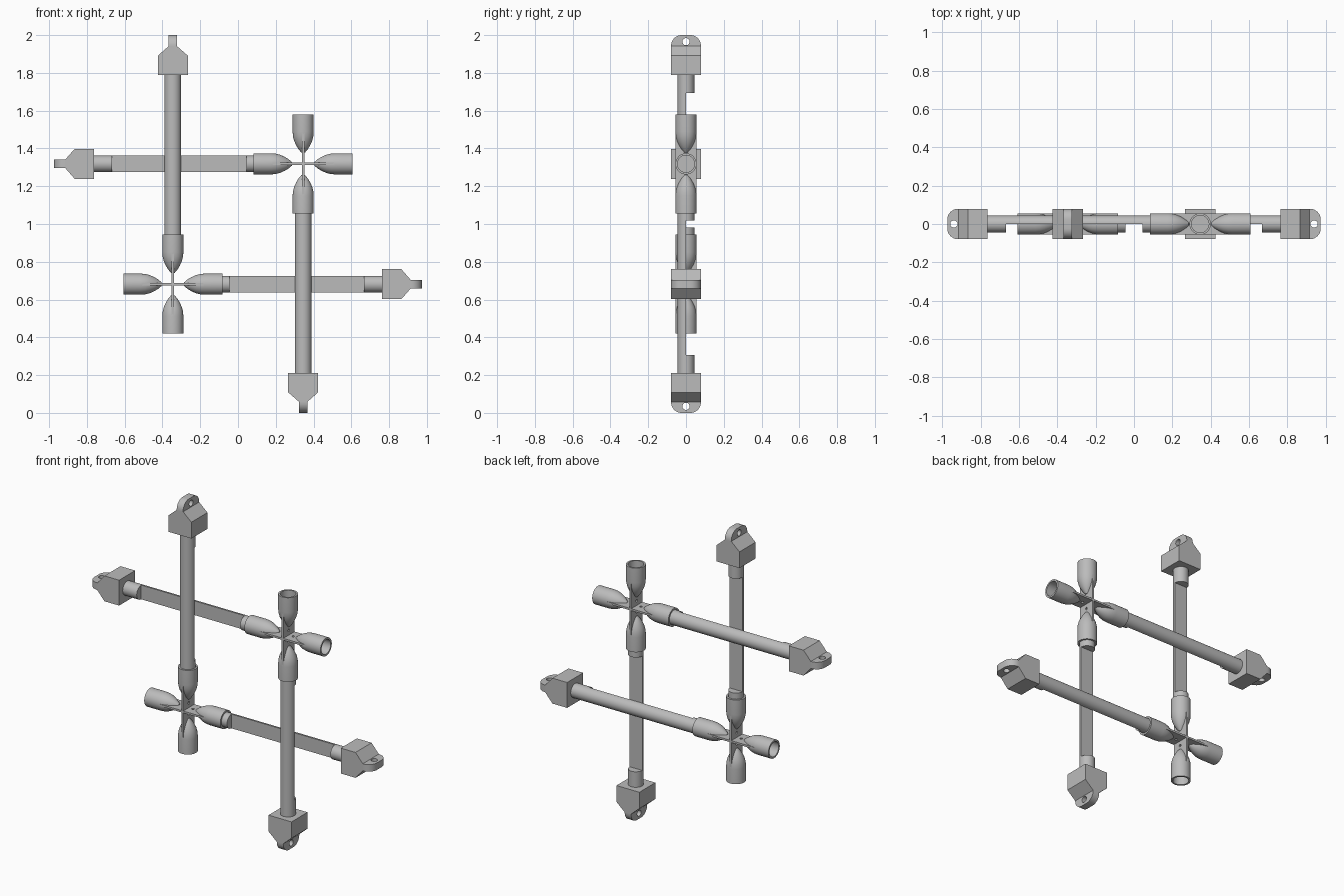
import bpy, bmesh, math
from mathutils import Matrix, Vector

if "Cube" in bpy.data.objects:
    bpy.data.objects.remove(bpy.data.objects["Cube"])

grey = bpy.data.materials.new("plain_grey")
grey.diffuse_color = (0.5, 0.5, 0.5, 1)
grey.use_nodes = True
grey.node_tree.nodes["Principled BSDF"].inputs["Base Color"].default_value = grey.diffuse_color
R_ROD, R_SLEEVE = 0.044, 0.056


def make(name, bm):
    """Turn a bmesh into an object."""
    bmesh.ops.recalc_face_normals(bm, faces=bm.faces)
    me = bpy.data.meshes.new(name)
    bm.to_mesh(me)
    bm.free()
    ob = bpy.data.objects.new(name, me)
    bpy.context.collection.objects.link(ob)
    return ob


def box(name, lo, hi):
    bm = bmesh.new()
    mid = (Vector(lo) + Vector(hi)) / 2
    size = Vector(hi) - Vector(lo)
    bmesh.ops.create_cube(bm, size=1, matrix=Matrix.Translation(mid) @ Matrix.Diagonal((*size, 1)))
    return make(name, bm)


def prism(name, pts, axis, half):
    """Extrude an outline along 'y' or 'z', centred on zero."""
    bm = bmesh.new()
    place = (lambda a, b: (a, -half, b)) if axis == 'y' else (lambda a, b: (a, b, -half))
    face = bm.faces.new([bm.verts.new(place(a, b)) for a, b in pts])
    new = bmesh.ops.extrude_face_region(bm, geom=[face])["geom"]
    off = (0, 2 * half, 0) if axis == 'y' else (0, 0, 2 * half)
    bmesh.ops.translate(bm, vec=off, verts=[v for v in new if isinstance(v, bmesh.types.BMVert)])
    return make(name, bm)


def lathe(name, profile, steps=40):
    """Spin (distance, radius) points around the local x axis."""
    bm = bmesh.new()
    vs = [bm.verts.new((d, r, 0)) for d, r in profile]
    es = [bm.edges.new(p) for p in zip(vs, vs[1:])]
    bmesh.ops.spin(bm, geom=vs + es, cent=(0, 0, 0), axis=(1, 0, 0),
                   angle=2 * math.pi, steps=steps, use_duplicate=False)
    bmesh.ops.remove_doubles(bm, verts=bm.verts, dist=1e-5)
    return make(name, bm)


def finish(ob, cutters=(), joined=()):
    """Apply booleans, shade, and return the mesh for placing."""
    for other, op in [(o, 'UNION') for o in joined] + [(c, 'DIFFERENCE') for c in cutters]:
        mod = ob.modifiers.new("bool", 'BOOLEAN')
        mod.operation, mod.object, mod.solver = op, other, 'EXACT'
    bpy.context.view_layer.update()
    me = bpy.data.meshes.new_from_object(ob.evaluated_get(bpy.context.evaluated_depsgraph_get()))
    me.materials.clear()
    me.materials.append(grey)
    for o in [ob, *cutters, *joined]:
        bpy.data.objects.remove(o)
    return me


def place(name, me, matrix):
    ob = bpy.data.objects.new(name, me.copy())
    bpy.context.collection.objects.link(ob)
    ob.matrix_world = matrix
    bpy.ops.object.select_all(action='DESELECT')
    ob.select_set(True)
    bpy.context.view_layer.objects.active = ob
    bpy.ops.object.shade_smooth_by_angle(angle=math.radians(30))
    return ob


# sleeve: hollow tube with a bullet-shaped nose
sleeve = finish(lathe("sleeve", [
    (0.058, 0), (0.06, 0.010), (0.078, 0.025), (0.098, 0.037), (0.122, 0.048),
    (0.146, 0.054), (0.17, R_SLEEVE), (0.262, R_SLEEVE), (0.262, 0.045), (0.17, 0.045), (0.17, 0)]))

# crossed thin plates with small pin holes
fin_a = box("fin_a", (-0.165, -0.055, -0.006), (0.165, 0.055, 0.006))
fin_b = box("fin_b", (-0.006, -0.055, -0.165), (0.006, 0.055, 0.165))
pins = []
for k in range(4):
    pin = lathe("pin", [(-0.02, 0), (-0.02, 0.008), (0.02, 0.008), (0.02, 0)], 12)
    pin.matrix_world = (Matrix.Rotation(k * math.pi / 2, 4, 'Y')
                        @ Matrix.Translation((0.035, 0, 0)) @ Matrix.Rotation(math.pi / 2, 4, 'Y'))
    pins.append(pin)
cross = finish(fin_a, pins, [fin_b])


# rod: full at the ends, half round along the middle
def rod_mesh(side):
    rod = lathe("rod", [(0.175, 0), (0.175, R_ROD), (1.12, R_ROD), (1.12, 0)])
    y0, y1 = sorted((0, -side * 0.1))
    return finish(rod, [box("cut", (0.30, y0, -0.1), (1.012, y1, 0.1))])


rods = {s: rod_mesh(s) for s in (-1, 1)}

# end block: box with chamfers, and a rounded tab with a hole
B, T, END = 0.079, 0.022, 1.3185
block = finish(prism("block", [(1.1085, -B), (1.21, -B), (1.26, -T), (1.26, T), (1.21, B), (1.1085, B)], 'y', B))
rc = 0.056
arc = [(END - rc + rc * math.sin(a), B - rc + rc * math.cos(a))
       for a in [i * math.pi / 16 for i in range(9)]]
tab_shape = [(1.25, B)] + arc + [(x, -y) for x, y in reversed(arc)] + [(1.25, -B)]
hole = lathe("hole", [(-0.1, 0), (-0.1, 0.019), (0.1, 0.019), (0.1, 0)], 24)
hole.matrix_world = Matrix.Translation((1.284, 0, 0)) @ Matrix.Rotation(math.pi / 2, 4, 'Y')
tab = finish(prism("tab", tab_shape, 'z', T), [hole])

# two connectors, each with four sleeves and two rods
for label, centre, first in (("upper", (0.345, 0, 1.3185), 2), ("lower", (-0.345, 0, 0.6815), 0)):
    base = Matrix.Translation(centre)
    place(label + "_cross_plates", cross, base)
    for k in range(4):
        m = base @ Matrix.Rotation(k * math.pi / 2, 4, 'Y')
        place(f"{label}_sleeve_{k + 1}", sleeve, m)
        level = k % 2 == 0
        if k == first or k == first + (1 if first == 0 else -1) + (2 if first == 0 else 0):
            kind = "level" if level else "upright"
            place(f"{label}_{kind}_rod", rods[1 if level else -1], m)
            place(f"{label}_{kind}_end_block", block, m)
            place(f"{label}_{kind}_end_tab", tab, m)
